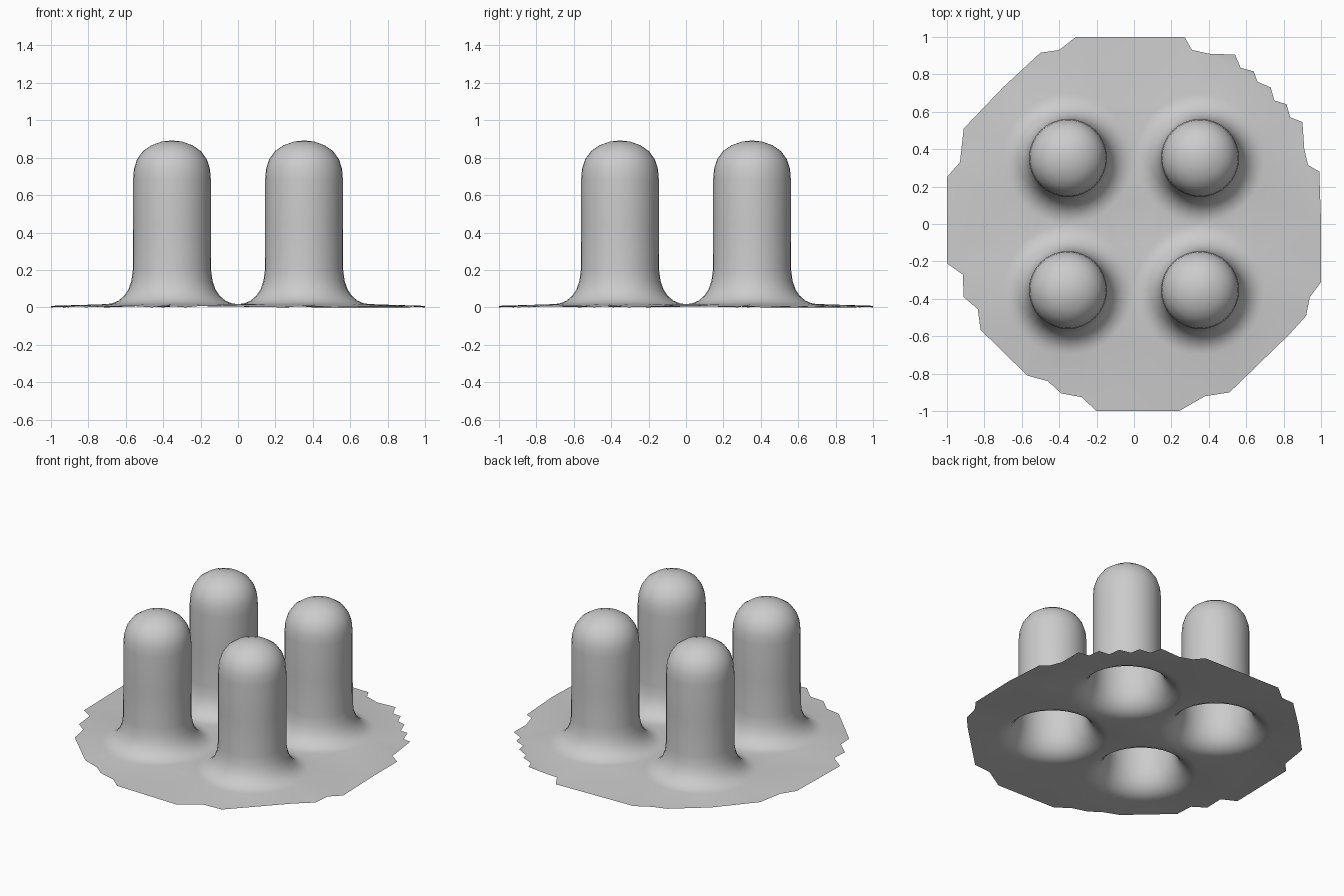
import bpy, bmesh
from math import sin, cos, pi

if "Cube" in bpy.data.objects:
    bpy.data.objects.remove(bpy.data.objects["Cube"])

SEG = 32
OFFSET = 0.353

# Half profile of one hollow finger: rounded tip, straight wall, flared foot
PROFILE = [(0.055, 0.886), (0.11, 0.866), (0.155, 0.835), (0.187, 0.79),
           (0.203, 0.74), (0.208, 0.68), (0.208, 0.44), (0.209, 0.20),
           (0.217, 0.14), (0.233, 0.095), (0.255, 0.062), (0.285, 0.036),
           (0.318, 0.022), (0.345, 0.018)]
TIP = 0.892

# Ragged rim of the base sheet, clockwise from the back
RIM = [(-0.31, 1.0), (0.27, 1.0), (0.31, 0.93), (0.40, 0.91), (0.54, 0.905),
       (0.57, 0.835), (0.64, 0.815), (0.66, 0.76), (0.73, 0.73), (0.75, 0.66),
       (0.815, 0.64), (0.835, 0.57), (0.90, 0.545), (0.91, 0.40), (0.93, 0.315),
       (0.99, 0.28), (1.0, 0.0), (1.0, -0.31), (0.94, -0.39), (0.92, -0.49),
       (0.83, -0.59), (0.51, -0.90), (0.38, -0.92), (0.24, -1.0), (-0.20, -1.0),
       (-0.28, -0.925), (-0.39, -0.905), (-0.46, -0.84), (-0.57, -0.81),
       (-0.82, -0.565), (-0.835, -0.455), (-0.91, -0.39), (-0.915, -0.27),
       (-1.0, -0.21), (-1.0, 0.25), (-0.93, 0.33), (-0.91, 0.51),
       (-0.70, 0.73), (-0.50, 0.915), (-0.40, 0.93)]


def add_finger(bm, cx, cy):
    """Lathe one finger and return the edges of its open foot."""
    rings = [[bm.verts.new((cx + r * cos(2 * pi * i / SEG),
                            cy + r * sin(2 * pi * i / SEG), z))
              for i in range(SEG)] for r, z in PROFILE]
    tip = bm.verts.new((cx, cy, TIP))
    for i in range(SEG):
        j = (i + 1) % SEG
        bm.faces.new((tip, rings[0][i], rings[0][j]))
        for a, b in zip(rings, rings[1:]):
            bm.faces.new((a[i], b[i], b[j], a[j]))
    foot = rings[-1]
    return [bm.edges.get((foot[i], foot[(i + 1) % SEG])) for i in range(SEG)]


bm = bmesh.new()

# Four fingers
border = []
for sx in (-1, 1):
    for sy in (-1, 1):
        border += add_finger(bm, sx * OFFSET, sy * OFFSET)

# Base sheet filled between the rim and the four feet
rim = [bm.verts.new((x, y, 0.004 + 0.004 * (-1) ** k)) for k, (x, y) in enumerate(RIM)]
border += [bm.edges.new((rim[k - 1], rim[k])) for k in range(len(rim))]
sheet = bmesh.ops.triangle_fill(bm, use_beauty=True, use_dissolve=False,
                                edges=border, normal=(0, 0, 1))
for f in [g for g in sheet["geom"] if isinstance(g, bmesh.types.BMFace)]:
    f.normal_update()
    if f.normal.z < 0:
        f.normal_flip()

mesh = bpy.data.meshes.new("fingered_sheet")
bm.to_mesh(mesh)
bm.free()
obj = bpy.data.objects.new("fingered_sheet", mesh)
bpy.context.collection.objects.link(obj)
for p in mesh.polygons:
    p.use_smooth = True
